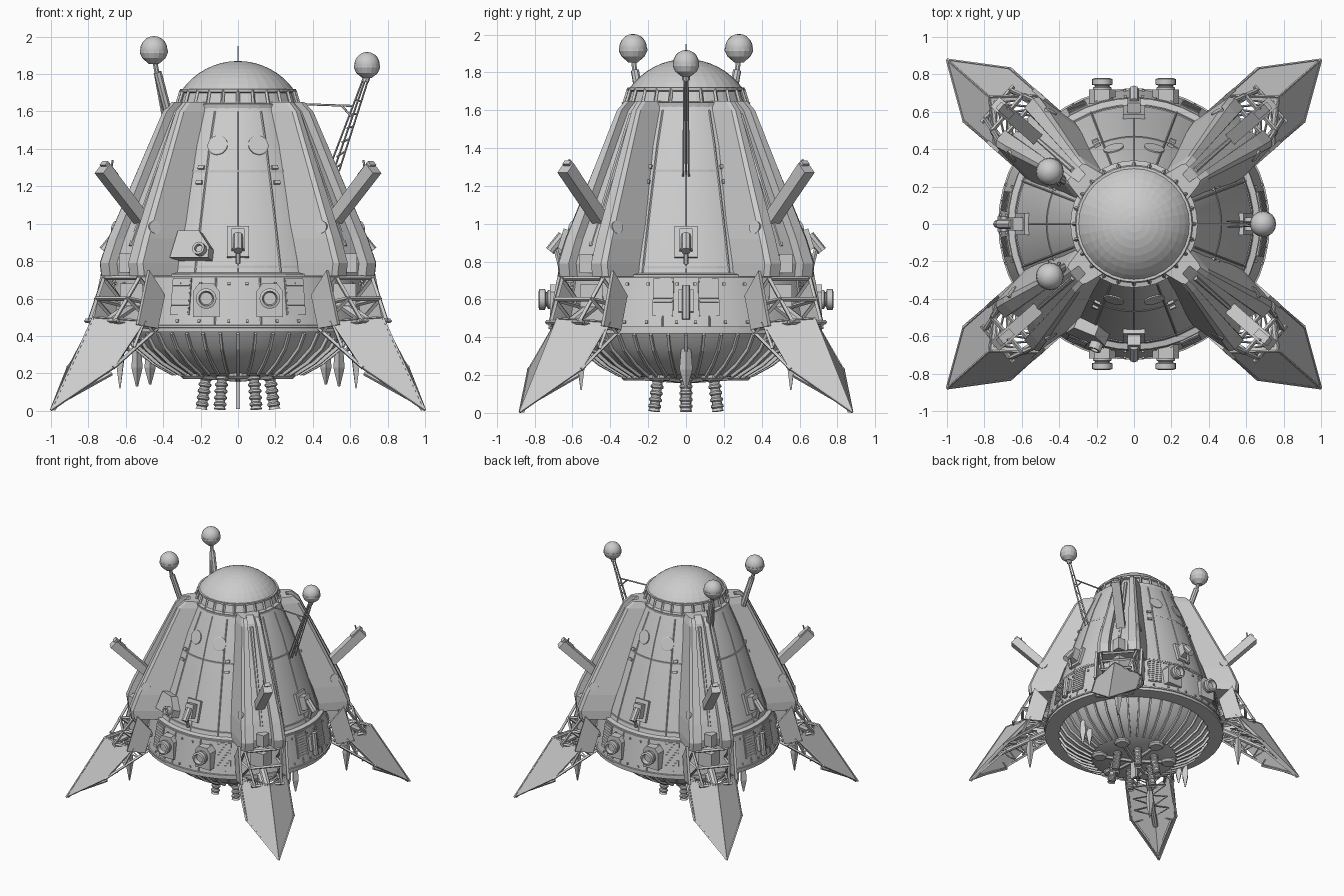
import bpy, bmesh
from math import sin, cos, pi, radians
from mathutils import Vector, Matrix

if "Cube" in bpy.data.objects:
    bpy.data.objects.remove(bpy.data.objects["Cube"])

parts = {}
def bm_of(name):
    return parts.setdefault(name, bmesh.new())

def loft(name, rings, caps=True):
    """Skin a list of equal-length closed rings of points."""
    bm = bm_of(name)
    vs = [[bm.verts.new(p) for p in ring] for ring in rings]
    n = len(rings[0])
    for a, b in zip(vs, vs[1:]):
        for i in range(n):
            bm.faces.new((a[i], a[(i + 1) % n], b[(i + 1) % n], b[i]))
    if caps:
        bm.faces.new(vs[0][::-1])
        bm.faces.new(vs[-1])

def prism(name, pts, off):
    off = Vector(off) / 2
    loft(name, [[Vector(p) - off for p in pts], [Vector(p) + off for p in pts]])

def lathe(name, prof, n=16, m=Matrix(), caps=True):
    loft(name, [[m @ Vector((r * cos(2 * pi * i / n), r * sin(2 * pi * i / n), z))
                 for i in range(n)] for r, z in prof], caps)

def aim(p, q):
    d = Vector(q) - Vector(p)
    return Matrix.Translation(p) @ d.to_track_quat('Z', 'Y').to_matrix().to_4x4(), d.length

def bar(name, p, q, r=.01, n=6, r2=None):
    m, l = aim(p, q)
    lathe(name, [(r, 0), (r2 or r, l)], n, m)

def box(name, size, m=Matrix(), c=(0, 0, 0)):
    bmesh.ops.create_cube(bm_of(name), size=1,
        matrix=m @ Matrix.Translation(c) @ Matrix.Diagonal((*size, 1)))

# Main hull, lower band and ribbed bowl
hull = [(.33, 1.63), (.42, 1.42), (.51, 1.15), (.585, .92), (.64, .74), (.675, .715), (.72, .44)]
def hull_r(z):
    for (r0, z0), (r1, z1) in zip(hull, hull[1:]):
        if z1 <= z <= z0:
            return r0 + (r1 - r0) * (z0 - z) / (z0 - z1)
    return .7

def skin(a, z):
    """Frame on the hull: x along the surface, y up the slope, z outward (a in degrees, -90 = front)."""
    a = radians(a)
    rad = Vector((cos(a), sin(a), 0))
    k = (hull_r(z + .02) - hull_r(z - .02)) / .04
    up = (rad * k + Vector((0, 0, 1))).normalized()
    t = Vector((-sin(a), cos(a), 0))
    m = Matrix((t, up, t.cross(up))).transposed().to_4x4()
    m.translation = rad * hull_r(z) + Vector((0, 0, z))
    return m

bowl = [(.60, .42), (.55, .34), (.45, .26), (.34, .2)]
lathe("hull", hull, 48)
lathe("bowl", [(.72, .44), (.72, .42)] + bowl + [(.12, .18)], 48)
for z, d in ((.725, .012), (.77, .004), (1.28, .003), (.45, .008)):
    r = hull_r(z) + d
    lathe("hull_rings", [(r - .03, z - .012), (r, z - .006), (r, z + .006), (r - .03, z + .012)], 48)
for k in range(40):
    a = 2 * pi * k / 40
    loop = [(r + .012, z - .012) for r, z in bowl] + [(r - .03, z + .02) for r, z in bowl[::-1]]
    prism("bowl_ribs", [(r * cos(a), r * sin(a), z) for r, z in loop], (-.014 * sin(a), .014 * cos(a), 0))

# Collar, dome and tip spike
lathe("collar", [(.335, 1.615), (.34, 1.64), (.315, 1.645), (.295, 1.70), (.31, 1.705), (.31, 1.72), (.28, 1.72)], 36)
for k in range(24):
    a = 2 * pi * k / 24
    bar("collar_struts", (.328 * cos(a), .328 * sin(a), 1.63), (.303 * cos(a), .303 * sin(a), 1.712), .010, 4)
R = (.3 ** 2 + .155 ** 2) / .31
lathe("dome", [(R * sin(t), 1.715 + .155 - R + R * cos(t))
               for t in [.957 * (1 - i / 8) + .003 for i in range(9)]], 32)
bar("tip_spike", (0, 0, 1.86), (0, 0, 1.95), .002, 4)

# Hull seams, ports and equipment repeated on the four sides
for a in (-90, 0, 90, 180):
    for da in (-21, 0, 21):
        zs = (.74, .92, 1.15, 1.42, 1.6)
        for z0, z1 in zip(zs, zs[1:]):
            bar("hull_seams", skin(a + da, z0).translation, skin(a + da, z1).translation, .005 if da else .003, 4)
    for s in (-1, 1):
        bar("hull_seams", skin(a + s * 10, .71).translation, skin(a + s * 10, .45).translation, .005, 4)
        if a in (-90, 90):
            lathe("round_ports", [(.055, -.02), (.055, .004), (.047, .006)], 20, skin(a + s * 15, 1.42))
        # pods beside the fairings
        m = skin(a + s * 36, .83)
        lathe("side_pods", [(.012, -.1), (.026, -.085), (.026, .06), (.012, .09)], 8,
              m @ Matrix.Translation((0, 0, .03)) @ Matrix.Rotation(-pi / 2, 4, 'X'))
        for z in (1.22, 1.3):
            box("small_clips", (.035, .02, .025), skin(a + s * 25, z))
        for z in (.48, .68):
            for w in (4, 17, 27):
                box("small_clips", (.014, .014, .016), skin(a + s * w, z))
        # slatted vents
        g = skin(a + s * (26 if a in (-90, 90) else 10), .61)
        box("vents", (.11, .2, .012), g)
        for i in range(9):
            box("vents", (.1, .009, .02), g, (0, -.085 + i * .021, 0))
    # central bracket with a hooked tool
    m = skin(a, .9)
    box("brackets", (.12, .17, .04), m)
    box("brackets", (.07, .11, .09), m, (0, 0, .03))
    bar("brackets", m @ Vector((0, .02, .07)), m @ Vector((0, -.08, .11)), .026, 8)
    bar("brackets", m @ Vector((0, -.05, .09)), m @ Vector((0, -.13, .04)), .014, 6)

# Side thrusters on the front and back, hatches left and right
for a in (-90, 90):
    for s in (-1, 1):
        m = Matrix.Translation((s * .17, -.62 if a < 0 else .62, .6)) @ Matrix.Rotation(radians(90 if a < 0 else -90), 4, 'X')
        prism("side_thrusters", [m @ Vector((x, y * (-1 if a > 0 else 1), .05)) for x, y in
              ((-.07, -.1), (.07, -.1), (.07, .04), (.04, .08), (-.04, .08), (-.07, .04))], m.to_3x3() @ Vector((0, 0, .1)))
        lathe("side_thrusters", [(.05, .08), (.05, .11), (.038, .115), (.038, .12), (.055, .125),
                                 (.055, .155), (.04, .16), (.033, .13)], 16, m)
for a in (0, 180):
    m = skin(a, .59)
    box("side_hatches", (.08, .12, .05), m)
    bar("side_hatches", m @ Vector((0, -.1, .02)), m @ Vector((0, .08, .03)), .022, 8)

# Angular instrument block on the front left
m = skin(-112, .87)
prism("instrument_block", [m @ Vector(p) for p in ((-.12, -.07, .02), (.1, -.07, .02), (.1, -.01, .02), (.03, .08, .02), (-.09, .08, .02))],
      m.to_3x3() @ Vector((0, 0, .08)))
lathe("instrument_block", [(.035, .02), (.035, .1), (.022, .1), (.02, .08)], 12, m @ Matrix.Translation((.055, -.03, 0)))

# Four diagonal legs with fairing, truss, foot cowl and gun
ANG = radians(41.3)
for sx in (-1, 1):
    for sy in (-1, 1):
        def L(u, v, z):
            return Vector((sx * (u * cos(ANG) - v * sin(ANG)), sy * (u * sin(ANG) + v * cos(ANG)), z))
        # long fairing with grooved outer face
        secs = [(.27, .42, .07, 1.65), (.3, .475, .08, 1.60), (.56, .80, .165, .92), (.6, .85, .175, .79), (.6, .84, .175, .72)]
        rings = []
        for ui, uo, w, z in secs:
            half = [(ui, w + .025), (uo - .02, w), (uo, w * .85), (uo, w * .45), (uo - .05, w * .4)]
            rings.append([L(u, v, z) for u, v in half] + [L(u, -v, z) for u, v in half[::-1]])
        loft("fairings", rings)
        bar("fairing_spines", L(.435, 0, 1.58), L(.76, 0, .88), .014, 6)
        box("fairing_spines", (.07, .07, .1), Matrix.Translation(L(.80, 0, .79)))
        # foot cowl: two facets meeting on a ridge
        T, R0 = (1.33, 0, .005), (1.03, 0, .50)
        for s in (-1, 1):
            A, A2 = (.83, s * .185, .48), (1.05, s * .185, .23)
            fac = [L(*p) for p in (T, A2, A, R0)]
            inn = L(-.02, -s * .012, -.004)
            inn.z = -.004
            prism("foot_cowls", [p + inn / 2 for p in fac], inn)
            for p, q in ((T, A2), (A2, A), (A, R0), (R0, T)):
                bar("cowl_edges", L(*p), L(*q), .007, 4)
            # knee blade
            prism("knee_blades", [L(u, s * .185, z) for u, z in ((.80, .75), (.69, .62), (.74, .44), (.88, .46))], L(0, .02, 0))
            # truss between fairing and cowl, and under the cowl
            v = s * .145
            top_o, top_i, bot_o, bot_i = (.83, v, .71), (.64, v, .69), (.97, v * .7, .48), (.70, v, .44)
            mid_o, mid_i = (.90, v * .9, .6), (.67, v, .56)
            for p, q in ((top_o, bot_o), (top_i, bot_i), (top_o, mid_i), (mid_o, mid_i), (mid_o, bot_i), (bot_o, bot_i)):
                bar("leg_trusses", L(*p), L(*q), .012, 4)
            low = (.76, s * .18, .42)
            for p, q in ((bot_i, low), (low, A2), (low, A), ((.9, s * .182, .34), A), ((1.03, s * .15, .2), (1.28, 0, .04))):
                bar("leg_trusses", L(*p), L(*q), .011, 4)
            for i in range(4):
                f, g = i / 4, (i + 1) / 4
                lo = lambda t: L(.70 + .33 * t, s * .14, .44 - .24 * t)
                bar("leg_trusses", lo(f), L(.9 + .3 * f, 0, .46 - .22 * f), .006, 4)
                bar("leg_trusses", L(.9 + .3 * f, 0, .46 - .22 * f), lo(g), .006, 4)
            # round port on the fairing flank
            p = L(.73, s * .155, .98)
            d = L(.2, s * .95, .2)
            bar("fairing_ports", p - d * .02, p + d * .008, .035, 14)
        for u, z in ((.83, .71), (.90, .6), (.97, .48)):
            bar("leg_trusses", L(u, -.13, z), L(u, .13, z), .012, 4)
        box("knee_joints", (.12, .12, .12), Matrix.Translation(L(.76, 0, .62)))
        bar("leg_pistons", L(.68, 0, .60), L(.95, 0, .46), .03, 8)
        bar("leg_pistons", L(.68, 0, .46), L(1.15, 0, .22), .022, 8)
        # claw hanging under the leg
        loft("claws", [[L(.84 + a * k, b * k, z) for a, b in ((-.03, 0), (0, -.03), (.03, 0), (0, .03))]
                       for k, z in ((.6, .42), (1, .27), (.15, .12))])
        # flat gun standing in the fairing groove
        prism("guns", [L(u, 0, z) for u, z in ((.66, 1.04), (.71, 1.0), (.99, 1.27), (.94, 1.32))], L(0, .07, 0))
        prism("guns", [L(u, 0, z) for u, z in ((.87, 1.265), (.89, 1.245), (.965, 1.315), (.945, 1.335))], L(0, .045, 0))
        bar("guns", L(.92, .02, 1.29), L(.91, .02, 1.34), .006, 5)

# Six ringed bottom nozzles, with mounts and central plate
for k in range(6):
    a = pi * k / 3
    p, q = (Vector((r * cos(a), r * sin(a), z)) for r, z in ((.165, .22), (.195, .008)))
    m, l = aim(p, q)
    prof = [(.03, 0)]
    for i in range(5):
        t = .035 + i * .035
        prof += [(.026, t), (.034, t + .007), (.034, t + .017), (.026, t + .024)]
    lathe("bottom_nozzles", prof + [(.032, l), (.02, l - .01)], 12, m)
    b = a + pi / 6
    lathe("nozzle_mounts", [(.05, .17), (.065, .185), (.065, .23)], 10, Matrix.Translation((.28 * cos(b), .28 * sin(b), 0)))
    bar("nozzle_mounts", (0, 0, .17), (.28 * cos(b), .28 * sin(b), .19), .018)
box("bottom_plate", (.02, .06, .2), Matrix.Translation((0, 0, .11)))

# Pointed claws under the left and right sides
for s in (-1, 1):
    for x, t in ((.47, .14), (.54, .13)):
        loft("claws", [[(s * (x + dx * k), dy * k, z) for dx, dy in ((-.03, 0), (0, -.035), (.03, 0), (0, .035))]
                       for k, z in ((.6, .40), (1, .23), (.2, t))])

# Ball antennas: two rear masts and one lattice mast
def ball(p, r):
    n = 10
    lathe("antenna_balls", [(max(r * sin(pi * i / n), .002), r * cos(pi * i / n)) for i in range(n + 1)], 20, Matrix.Translation(p))
    lathe("antenna_cups", [(r * 1.03, -.004), (r * 1.03, -.016), (r * .85, -.045), (r * .35, -r * 1.05)], 16, Matrix.Translation(p))
for s in (-1, 1):
    ball((-.45, s * .28, 1.93), .073)
    bar("antenna_masts", (-.445, s * .277, 1.87), (-.43, s * .27, 1.79), .014, 8)
    bar("antenna_masts", (-.43, s * .27, 1.81), (-.37, s * .23, 1.58), .022, 8)
    bar("antenna_masts", (-.44, s * .265, 1.80), (-.40, s * .21, 1.58), .01)
ball((.69, 0, 1.85), .068)
bar("antenna_masts", (.69, 0, 1.79), (.68, 0, 1.76), .02, 8)
for x, z, y in ((.47, 1.25, 0), (.50, 1.25, .015), (.50, 1.25, -.015), (.54, 1.28, 0)):
    bar("lattice_mast", (.68 + (x - .5) * .4, y * .6, 1.77), (x, y, z), .005, 4)
for i in range(6):
    t = i / 6
    bar("lattice_mast", (.50 + .16 * t, 0, 1.28 + .46 * t), (.55 + .13 * t, 0, 1.32 + .4 * t), .005, 4)
bar("lattice_mast", (.32, 0, 1.64), (.61, 0, 1.63), .006, 5)
bar("lattice_mast", (.55, 0, 1.635), (.61, 0, 1.57), .006, 5)

# Turn every part into an object
smooth = {"hull", "bowl", "antenna_balls", "bottom_nozzles", "side_thrusters"}
for name, bm in parts.items():
    bmesh.ops.recalc_face_normals(bm, faces=bm.faces)
    me = bpy.data.meshes.new(name)
    bm.to_mesh(me)
    bm.free()
    ob = bpy.data.objects.new(name, me)
    bpy.context.collection.objects.link(ob)
    if name in smooth:
        bpy.context.view_layer.objects.active = ob
        ob.select_set(True)
        bpy.ops.object.shade_smooth_by_angle(angle=radians(30))
        ob.select_set(False)
